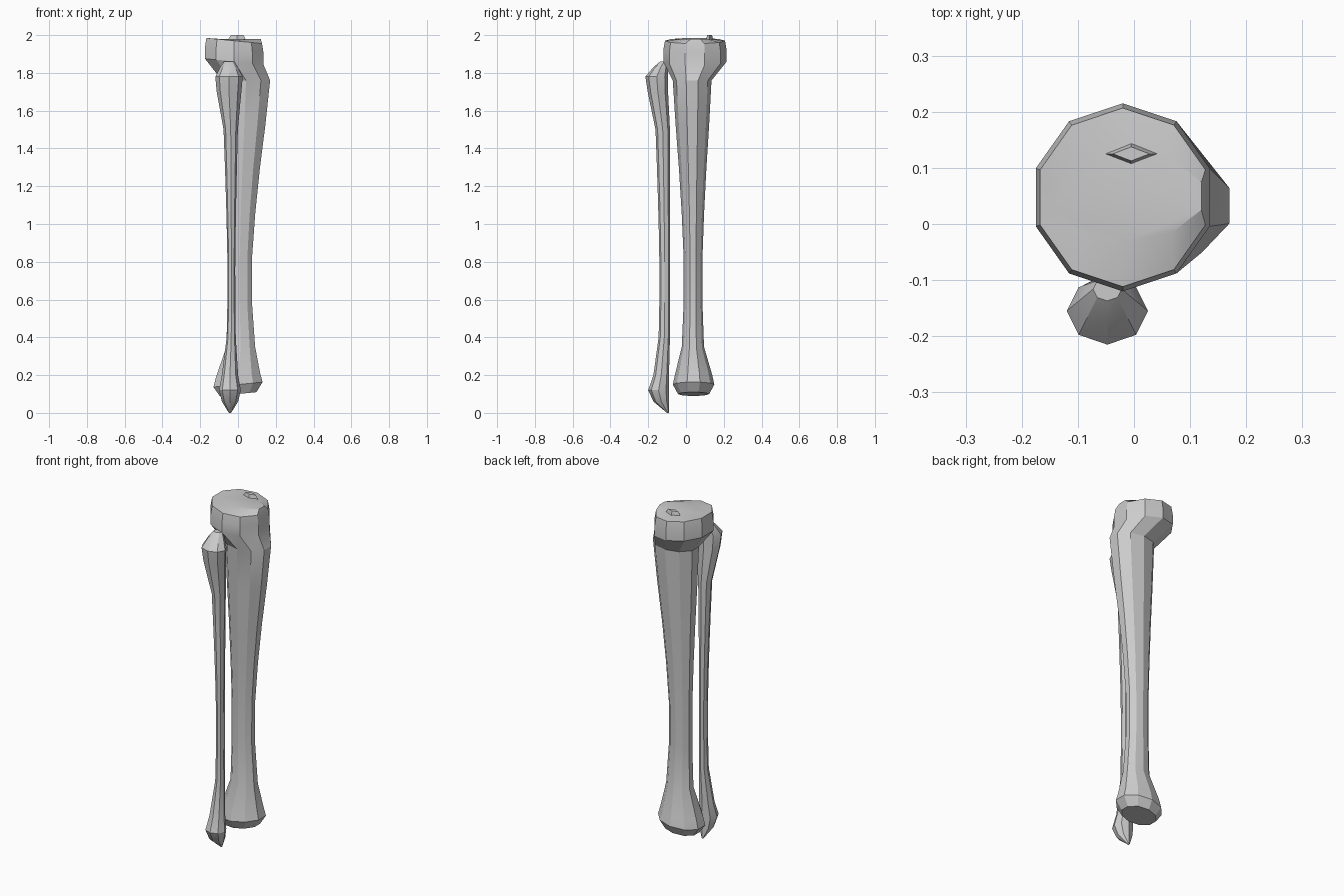
import bpy, bmesh, math

if "Cube" in bpy.data.objects:
    bpy.data.objects.remove(bpy.data.objects["Cube"], do_unlink=True)

bone = bpy.data.materials.new("bone_grey")
bone.use_nodes = True
grey = (.6, .6, .6, 1)
bone.diffuse_color = grey
bone.node_tree.nodes["Principled BSDF"].inputs["Base Color"].default_value = grey


def shaft(waist, flare, bottom, top, steps=6):
    """Rings that widen from a narrow waist towards both ends."""
    rings = []
    for step in range(steps + 1):
        height = bottom + (top - bottom) * step / steps
        widening = min(abs(height - .7), 1) ** 1.5
        edges = [edge + grow * widening for edge, grow in zip(waist, flare)]
        rings.append((height, edges, 0))
    return rings


def knob(box, heights, scales, pivot=.5, slope=0):
    """Rings that scale one bounding box; pivot 1 keeps the back edge in place."""
    left, right, front, back = box
    middle = (left + right) / 2
    anchor = front + (back - front) * pivot
    rings = []
    for height, scale in zip(heights, scales):
        edges = [middle + (left - middle) * scale, middle + (right - middle) * scale,
                 anchor + (front - anchor) * scale, anchor + (back - anchor) * scale]
        rings.append((height, edges, slope))
    return rings


def loft(name, sides, rings):
    """Skin the rings, bottom to top, with flat ends and sharp creases."""
    bm = bmesh.new()
    angles = [math.pi / 2 + math.tau * side / sides for side in range(sides)]
    reach = max(math.cos(angle) for angle in angles)
    loops = []
    for height, (left, right, front, back), slope in rings:
        loop = []
        for angle in angles:
            across = math.cos(angle) / reach * (right - left) / 2
            along = math.sin(angle) * (back - front) / 2
            loop.append(bm.verts.new(((left + right) / 2 + across,
                                      (front + back) / 2 + along,
                                      height + slope * across)))
        loops.append(loop)
    for low, high in zip(loops, loops[1:]):
        for side in range(sides):
            after = (side + 1) % sides
            bm.faces.new((low[side], low[after], high[after], high[side]))
    bm.faces.new(reversed(loops[0]))
    bm.faces.new(loops[-1])
    bmesh.ops.recalc_face_normals(bm, faces=bm.faces)
    mesh = bpy.data.meshes.new(name)
    bm.to_mesh(mesh)
    bm.free()
    mesh.materials.append(bone)
    part = bpy.data.objects.new(name, mesh)
    bpy.context.collection.objects.link(part)
    bpy.ops.object.select_all(action="DESELECT")
    part.select_set(True)
    bpy.context.view_layer.objects.active = part
    bpy.ops.object.shade_smooth_by_angle(angle=math.radians(25))


# Thick shin bone: sloping ankle end, narrow shaft, broad head with a flat top
shin_ankle = knob((-.13, .13, -.07, .15), (.1, .15, .2), (.75, 1, .9), slope=.1)
shin_shaft = shaft((-.055, .07, -.01, .085), (-.03, .1, -.06, .05), .35, 1.76)
shin_head = knob((-.175, .135, -.12, .215), (1.86, 1.92, 1.97), (1, 1, .95), slope=-.1)
shin_top = knob((-.15, .12, -.03, .13), (1.98,), (1,))
loft("shin_bone", 10, shin_ankle + shin_shaft + shin_head + shin_top)

# Low ridge on the joint surface
loft("joint_ridge", 4, knob((-.07, .06, .1, .15), (1.95, 2), (1, .5)))

# Thin outer bone: pointed ankle tip, slender shaft, knobbly head
thin_ankle = knob((-.1, .015, -.2, -.09), (0, .06, .12, .2), (.1, .75, 1, .75), pivot=1)
thin_shaft = shaft((-.055, -.015, -.14, -.085), (-.03, .02, -.03, 0), .4, 1.5)
thin_head = knob((-.12, .025, -.215, -.095), (1.7, 1.78, 1.83, 1.86),
                 (.9, 1, .65, .35), pivot=1)
loft("thin_bone", 8, thin_ankle + thin_shaft + thin_head)
